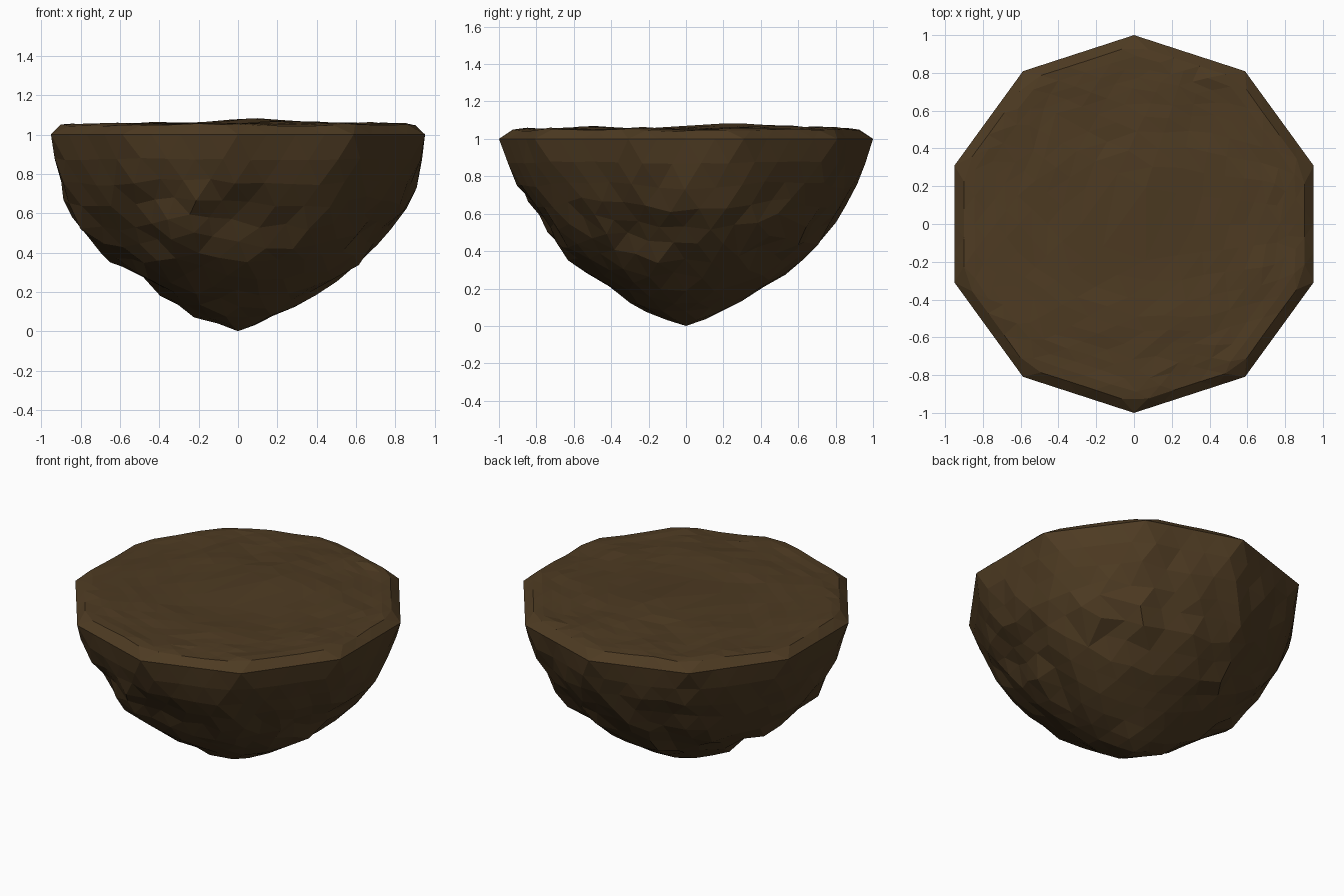
import bpy, bmesh, math, random
from mathutils import Vector, noise

if "Cube" in bpy.data.objects:
    bpy.data.objects.remove(bpy.data.objects["Cube"], do_unlink=True)

random.seed(4)
STEP = math.radians(36)

# Underside profile from rim to tip: radius, height
PROFILE = [Vector(p) for p in (
    (1, 1), (0.975, 0.88), (0.93, 0.76), (0.85, 0.6), (0.71, 0.42),
    (0.56, 0.3), (0.41, 0.2), (0.27, 0.1), (0.12, 0.04), (0, 0))]

# Local bulges and hollows: centre, radius, outward push
LUMPS = [
    (Vector((0.84, 0, 0.64)), 0.13, 0.05),
    (Vector((0.75, -0.25, 0.52)), 0.15, -0.05),
    (Vector((0.62, -0.6, 0.62)), 0.16, -0.04),
    (Vector((-0.42, -0.78, 0.74)), 0.13, -0.04),
    (Vector((0.1, -0.85, 0.6)), 0.2, -0.05),
    (Vector((-0.3, -0.75, 0.6)), 0.12, 0.03),
    (Vector((-0.87, -0.1, 0.68)), 0.16, 0.03),
]


def along_profile(t):
    """Point at fraction t of the profile length."""
    pairs = list(zip(PROFILE, PROFILE[1:]))
    left = t * sum((b - a).length for a, b in pairs)
    for a, b in pairs:
        span = (b - a).length
        if left <= span:
            return a.lerp(b, left / span)
        left -= span
    return PROFILE[-1]


def ten_sided(angle):
    """Radius of a ten-sided outline with a corner on the y axis."""
    offset = angle % STEP - STEP / 2
    return math.cos(STEP / 2) / math.cos(STEP / 2 - abs(offset))


def shape(co):
    angle = math.atan2(co.y, co.x)
    elevation = math.asin(max(-1, min(1, co.z))) / (math.pi / 2)
    if elevation > -0.001:
        # Low, gently uneven top with a narrow worn edge
        e = max(0, elevation)
        radius, height = (1 - e) ** 0.6, 1 + 0.055 * min(1, e * 10)
        blend = 1
    else:
        radius, height = along_profile(-elevation)
        blend = max(0, 1 + elevation * 2)
    radius *= blend * ten_sided(angle) + (1 - blend) * 0.98
    p = Vector((radius * math.cos(angle), radius * math.sin(angle), height))
    if elevation > 0.01:
        p.z += 0.018 * noise.noise(p * 3) * min(1, elevation * 8)
        p.z += random.uniform(-0.004, 0.004)
        p.z += 0.025 * math.exp(-(p.xy - Vector((0, 0.3))).length_squared * 12)
    elif elevation < -0.01:
        # Rugged earth below the rim, calmer near rim and tip
        rough = min(1, -elevation * 3) * min(1, (1 + elevation) * 4)
        out = Vector((p.x, p.y, (p.z - 1) * 0.8)).normalized()
        push = 0.03 * noise.noise(p * 4.5 + Vector((3, 1, 7)))
        for centre, size, amount in LUMPS:
            push += amount * math.exp(-(p - centre).length_squared / size ** 2)
        p += out * push * rough
        p += Vector([random.uniform(-1, 1) for _ in range(3)]) * 0.018 * rough
    return p


# Earth mound: one faceted body
bm = bmesh.new()
bmesh.ops.create_icosphere(bm, subdivisions=4, radius=1)
for v in bm.verts:
    v.co = shape(v.co)
    v.co.z = max(0, v.co.z)
# Merge the nearly flat facets into larger planes
bmesh.ops.dissolve_limit(bm, angle_limit=math.radians(4),
                         verts=bm.verts[:], edges=bm.edges[:])
bmesh.ops.triangulate(bm, faces=bm.faces[:])
bmesh.ops.recalc_face_normals(bm, faces=bm.faces[:])
mesh = bpy.data.meshes.new("earth_mound")
bm.to_mesh(mesh)
bm.free()
mound = bpy.data.objects.new("earth_mound", mesh)
bpy.context.collection.objects.link(mound)

# Brown earth
brown = (0.075, 0.043, 0.016, 1)
earth = bpy.data.materials.new("brown_earth")
earth.use_nodes = True
earth.diffuse_color = brown
earth.node_tree.nodes["Principled BSDF"].inputs["Base Color"].default_value = brown
mesh.materials.append(earth)
